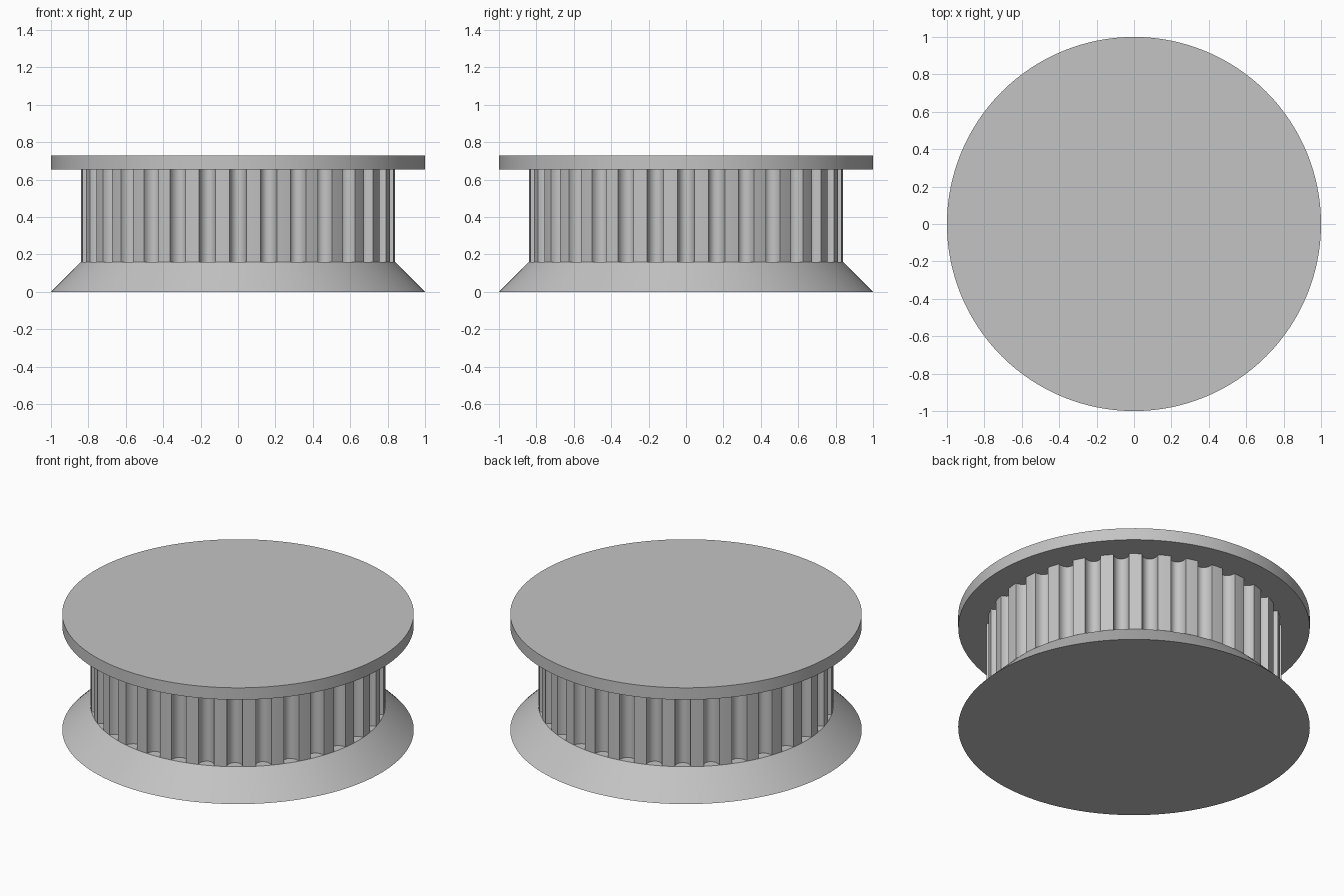
import bpy, bmesh, math

cube = bpy.data.objects.get("Cube")
if cube:
    bpy.data.objects.remove(cube)

metal = bpy.data.materials.new("plain grey")
metal.use_nodes = True
grey = (0.55, 0.55, 0.55, 1)
metal.diffuse_color = grey
metal.node_tree.nodes["Principled BSDF"].inputs["Base Color"].default_value = grey

TEETH = 32
BELT_RADIUS = 0.84
BASE_TOP, BELT_TOP, TOP = 0.16, 0.655, 0.73


def ring(radius, count=128):
    """Circle outline."""
    return [(radius * math.cos(i * math.tau / count),
             radius * math.sin(i * math.tau / count)) for i in range(count)]


def toothed_ring():
    """Circle outline with a round-bottomed groove cut between the teeth."""
    half, depth, steps = 0.045, 0.057, 10
    pitch = math.tau / TEETH
    half_angle = math.asin(half / BELT_RADIUS)
    edge = BELT_RADIUS * math.cos(half_angle)
    drop = depth - (BELT_RADIUS - edge)
    points = []
    for tooth in range(TEETH):
        middle = tooth * pitch
        c, s = math.cos(middle), math.sin(middle)
        for i in range(steps + 1):
            t = math.pi * i / steps
            u, v = edge - drop * math.sin(t), -half * math.cos(t)
            points.append((u * c - v * s, u * s + v * c))
        # outer face of the tooth
        land = pitch - 2 * half_angle
        for i in (1, 2, 3):
            a = middle + half_angle + land * i / 4
            points.append((BELT_RADIUS * math.cos(a), BELT_RADIUS * math.sin(a)))
    return points


def loft(name, lower, upper, z0, z1):
    """Closed solid between two outlines with equal point counts."""
    bm = bmesh.new()
    a = [bm.verts.new((x, y, z0)) for x, y in lower]
    b = [bm.verts.new((x, y, z1)) for x, y in upper]
    bm.faces.new(a[::-1])
    bm.faces.new(b)
    for i in range(len(a)):
        j = (i + 1) % len(a)
        bm.faces.new((a[i], a[j], b[j], b[i]))
    mesh = bpy.data.meshes.new(name)
    bm.to_mesh(mesh)
    bm.free()
    mesh.materials.append(metal)
    obj = bpy.data.objects.new(name, mesh)
    bpy.context.collection.objects.link(obj)
    bpy.ops.object.select_all(action='DESELECT')
    obj.select_set(True)
    bpy.context.view_layer.objects.active = obj
    bpy.ops.object.shade_smooth_by_angle(angle=math.radians(30))
    return obj


# Sloped lower flange, grooved drum and flat upper flange
loft("lower_flange", ring(1), ring(BELT_RADIUS), 0, BASE_TOP)
teeth = toothed_ring()
loft("toothed_drum", teeth, teeth, BASE_TOP, BELT_TOP)
loft("upper_flange", ring(1), ring(1), BELT_TOP, TOP)
